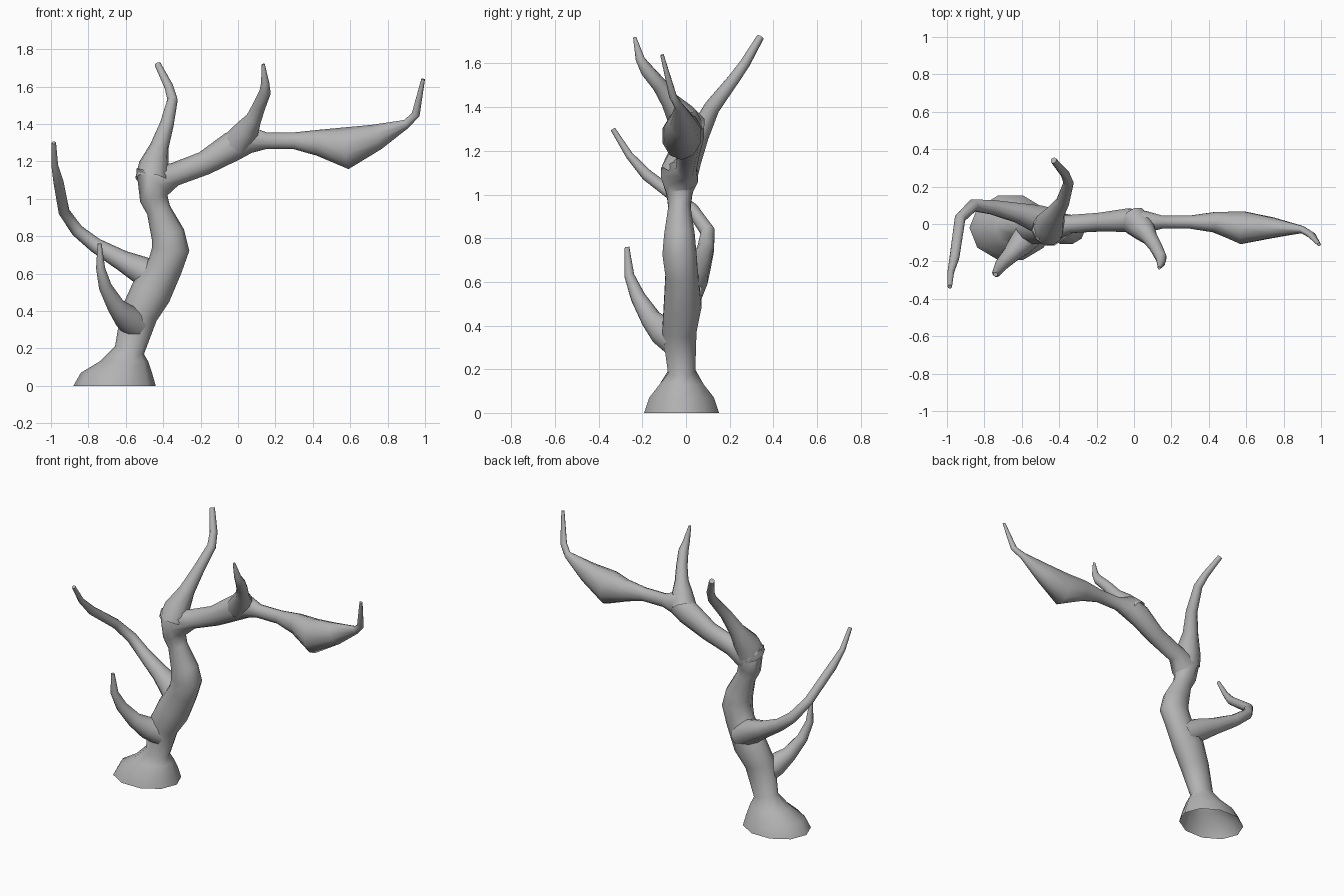
import bpy, bmesh
from math import sin, cos, tau
from mathutils import Vector

cube = bpy.data.objects.get("Cube")
if cube:
    bpy.data.objects.remove(cube)

SIDES = 10
GREY = (0.45, 0.45, 0.45, 1)
bark = bpy.data.materials.new("grey_bark")
bark.use_nodes = True
bark.diffuse_color = GREY
bark.node_tree.nodes["Principled BSDF"].inputs["Base Color"].default_value = GREY


def rings_along(path, depth=1.0):
    """Rings of (centre, half axis, half axis) square to a path of (x, y, z, radius)."""
    points = [Vector(p[:3]) for p in path]
    last = len(points) - 1
    rings = []
    for i, (x, y, z, radius) in enumerate(path):
        along = (points[min(i + 1, last)] - points[max(i - 1, 0)]).normalized()
        side = Vector((0, 1, 0)).cross(along).normalized()
        rings.append((points[i], side * radius, along.cross(side) * radius * depth))
    return rings


def loft(name, rings):
    """Skin the rings, close the tip and leave the start open."""
    bm = bmesh.new()
    loops = []
    for centre, u, v in rings:
        angles = [tau * i / SIDES for i in range(SIDES)]
        loops.append([bm.verts.new(centre + u * cos(a) + v * sin(a)) for a in angles])
    for lower, upper in zip(loops, loops[1:]):
        for i in range(SIDES):
            j = (i + 1) % SIDES
            bm.faces.new((lower[i], lower[j], upper[j], upper[i]))
    bm.faces.new(loops[-1])
    mesh = bpy.data.meshes.new(name)
    bm.to_mesh(mesh)
    bm.free()
    mesh.materials.append(bark)
    obj = bpy.data.objects.new(name, mesh)
    bpy.context.collection.objects.link(obj)
    bpy.ops.object.select_all(action="DESELECT")
    obj.select_set(True)
    bpy.context.view_layer.objects.active = obj
    bpy.ops.object.shade_smooth_by_angle(angle=1.0)


# Flared hollow foot: level rings of (x, z, radius)
DEPTH = 0.82
foot = [(Vector((x, -.02, z)), Vector((r, 0, 0)), Vector((0, r * DEPTH, 0)))
        for x, z, r in [(-.66, 0, .22), (-.65, .07, .19), (-.61, .13, .13)]]

# Twisting trunk that bends over into the long limb with its swollen end
trunk = [
    (-.58, -.02, .19, .08), (-.53, -.03, .38, .1), (-.465, -.015, .5, .11),
    (-.39, -.02, .64, .095), (-.36, -.03, .73, .1), (-.375, -.03, .81, .09),
    (-.425, -.03, .94, .065), (-.45, -.03, 1, .075), (-.46, -.03, 1.09, .11),
    (-.34, 0, 1.13, .062), (-.18, .01, 1.19, .064), (-.03, .02, 1.28, .08),
    (.06, .01, 1.32, .076), (.15, .01, 1.31, .045), (.3, .01, 1.31, .045),
    (.43, .01, 1.3, .07), (.58, -.02, 1.27, .112), (.74, -.02, 1.33, .07),
    (.9, -.03, 1.4, .024), (.95, -.06, 1.45, .022), (.99, -.11, 1.64, .01)]
loft("trunk_and_limb", foot + rings_along(trunk, DEPTH))

# Side branches, each starting inside the wood and flared where it leaves
branches = {
    "upper_branch": [
        (-.46, -.03, 1.1, .09), (-.45, 0, 1.18, .08), (-.42, .06, 1.28, .05),
        (-.38, .12, 1.4, .037), (-.35, .22, 1.53, .028), (-.37, .27, 1.6, .024),
        (-.43, .34, 1.72, .017)],
    "long_side_branch": [
        (-.42, -.01, .56, .09), (-.52, .03, .62, .075), (-.62, .06, .67, .055),
        (-.76, .09, .75, .04), (-.86, .1, .83, .034), (-.93, .03, .93, .03),
        (-.96, -.18, 1.09, .027), (-.98, -.26, 1.18, .018), (-.985, -.335, 1.3, .012)],
    "low_front_branch": [
        (-.55, -.04, .33, .08), (-.6, -.1, .37, .07), (-.655, -.16, .43, .048),
        (-.71, -.22, .53, .035), (-.735, -.26, .63, .024), (-.74, -.27, .76, .011)],
    "limb_twig": [
        (0, .02, 1.3, .08), (.05, -.03, 1.37, .065), (.085, -.075, 1.43, .042),
        (.115, -.12, 1.5, .035), (.145, -.18, 1.57, .031), (.145, -.21, 1.62, .022),
        (.135, -.235, 1.72, .008)],
}
for name, path in branches.items():
    loft(name, rings_along(path))
